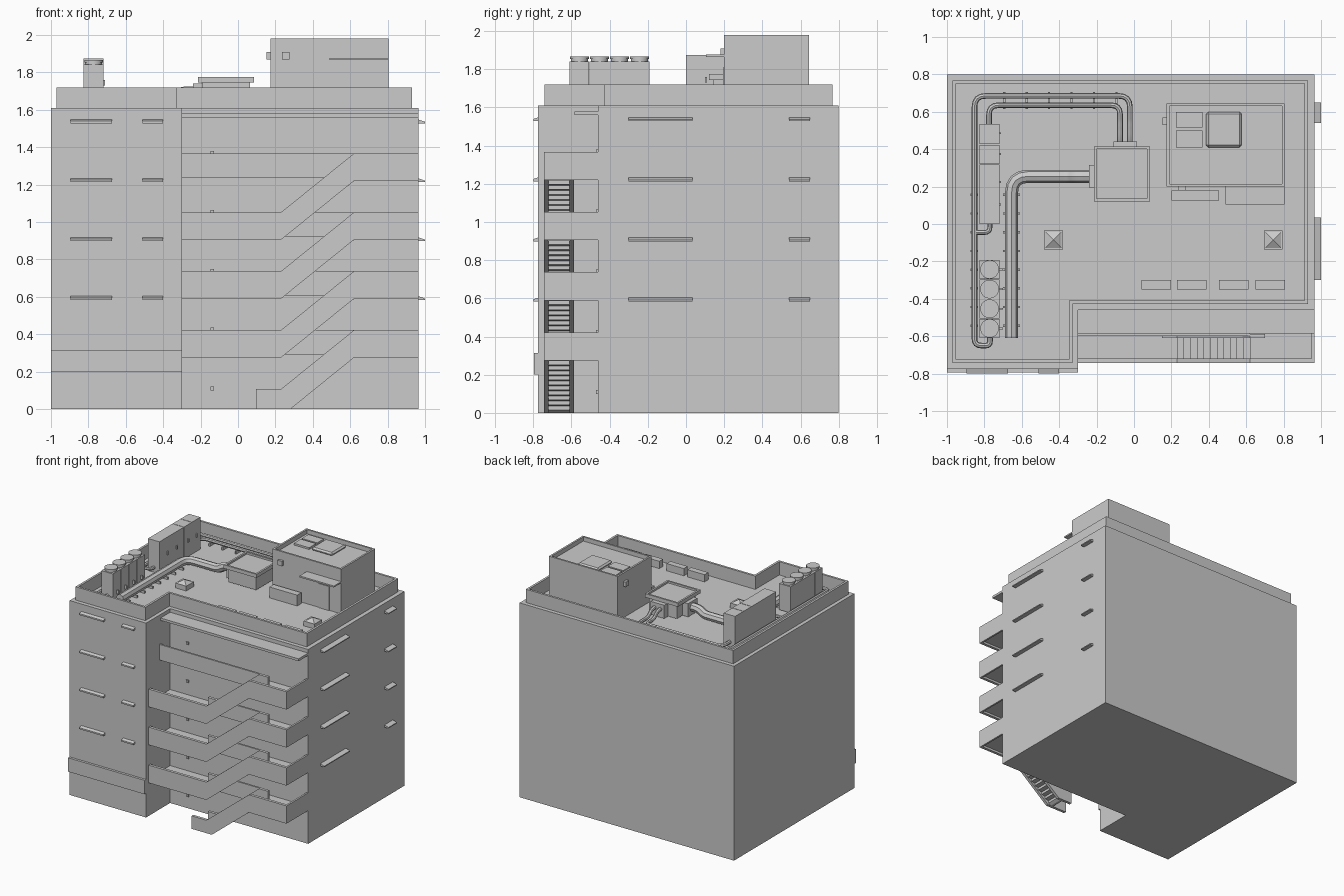
import bpy, math
from mathutils import Vector

if "Cube" in bpy.data.objects:
    bpy.data.objects.remove(bpy.data.objects["Cube"])


def mesh(name, verts, faces):
    me = bpy.data.meshes.new(name)
    me.from_pydata(verts, [], faces)
    ob = bpy.data.objects.new(name, me)
    bpy.context.collection.objects.link(ob)
    return ob


def prism(name, pts, axis, a, b):
    """Extrude a 2D outline along an axis from a to b."""
    put = {'x': lambda p, t: (t, p[0], p[1]),
           'y': lambda p, t: (p[0], t, p[1]),
           'z': lambda p, t: (p[0], p[1], t)}[axis]
    area = sum(p[0] * q[1] - q[0] * p[1] for p, q in zip(pts, pts[1:] + pts[:1]))
    if (area < 0) != (axis == 'y'):
        pts = pts[::-1]
    n = len(pts)
    v = [put(p, a) for p in pts] + [put(p, b) for p in pts]
    f = [tuple(reversed(range(n))), tuple(range(n, 2 * n))]
    f += [(i, (i + 1) % n, n + (i + 1) % n, n + i) for i in range(n)]
    return mesh(name, v, f)


def rect(x0, x1, y0, y1):
    return [(x0, y0), (x1, y0), (x1, y1), (x0, y1)]


def box(name, x0, x1, y0, y1, z0, z1):
    return prism(name, rect(x0, x1, y0, y1), 'z', z0, z1)


def rim(name, outer, inner, z0, z1):
    """Upstand wall between two counter-clockwise outlines."""
    n = len(outer)
    v = [(x, y, z) for z in (z0, z1) for o in (outer, inner) for x, y in o]
    f = []
    for i in range(n):
        j = (i + 1) % n
        f += [(i, j, 2*n + j, 2*n + i), (n + j, n + i, 3*n + i, 3*n + j),
              (2*n + i, 2*n + j, 3*n + j, 3*n + i), (j, i, n + i, n + j)]
    return mesh(name, v, f)


def tray(name, x0, x1, y0, y1, z0, z1, t, depth):
    """Box with a recessed top."""
    box(name, x0, x1, y0, y1, z0, z1 - depth)
    rim(name + "_rim", rect(x0, x1, y0, y1),
        rect(x0 + t, x1 - t, y0 + t, y1 - t), z1 - depth, z1)


def pipe(name, pts, r, fillet):
    """Round tube through points with rounded corners."""
    P = [Vector(p) for p in pts]
    path = [P[0]]
    for a, b, c in zip(P, P[1:], P[2:]):
        d = min(fillet, (a - b).length * .45, (c - b).length * .45)
        s, e = b + (a - b).normalized() * d, b + (c - b).normalized() * d
        path += [s.lerp(b, t).lerp(b.lerp(e, t), t) for t in (0, .25, .5, .75, 1)]
    path.append(P[-1])
    cu = bpy.data.curves.new(name, 'CURVE')
    cu.dimensions = '3D'
    cu.bevel_depth, cu.bevel_resolution, cu.use_fill_caps = r, 2, True
    sp = cu.splines.new('POLY')
    sp.points.add(len(path) - 1)
    for q, p in zip(sp.points, path):
        q.co = (*p, 1)
    ob = bpy.data.objects.new(name, cu)
    bpy.context.collection.objects.link(ob)
    bpy.ops.object.select_all(action='DESELECT')
    ob.select_set(True)
    bpy.context.view_layer.objects.active = ob
    bpy.ops.object.convert(target='MESH')
    bpy.ops.object.shade_smooth_by_angle()


def ell(x0, xs, x1, y0, ys, y1):
    return [(x0, y0), (xs, y0), (xs, ys), (x1, ys), (x1, y1), (x0, y1)]


# Main block and roof parapet
R = 1.61
prism("main_block", ell(-1, -.30, .965, -.775, -.46, .80), 'z', 0, R)
rim("roof_parapet", ell(-.97, -.33, .93, -.742, -.428, .768),
    ell(-.952, -.348, .912, -.724, -.41, .75), R, 1.72)
box("base_band", -1, -.30, -.795, -.77, .20, .315)

# Window ledges and access corridors, floor by floor
S = .315
for n in range(4):
    z = .583 + S * n
    for a, b in ((-.895, -.675), (-.51, -.40)):
        prism("front_ledge", [(-.77, z), (-.77, z + .022), (-.80, z + .012), (-.80, z)], 'x', a, b)
    for a, b in ((-.30, .035), (.54, .65)):
        prism("side_ledge", [(.96, z), (.96, z + .022), (1.0, z + .008), (1.0, z)], 'y', a, b)

for n in range(1, 5):
    b = .275 + S * (n - 1)
    t = b + .147
    box("corridor_floor", -.30, .965, -.60, -.46, b + .018, b + .035)
    box("right_landing", .62, .965, -.735, -.60, b + .018, b + .035)
    box("side_parapet", .95, .965, -.743, -.46, b, t)
    box("corridor_guard", -.30 if n == 4 else .23, .62, -.60, -.585, b + .018, t)
    if n < 4:
        box("left_landing", -.30, .23, -.735, -.60, b + .018, b + .035)

# Stair flights with outer and inner balustrades
for n in range(4):
    b = -.04 + S * n
    t = b + .147
    lo = -.30 if n else .095
    for name, x0, x1, y0, y1 in (("outer_balustrade", lo, .965, -.743, -.72),
                                 ("inner_balustrade", .15, .70, -.61, -.587)):
        top = [(x1, b + S), (x1, t + S), (.62, t + S), (.23, t), (x0, t)]
        low = [(x0, b), (.23, b), (.62, b + S)] if n else [(x0, 0), (.28, 0), (.62, b + S)]
        prism(name, top + low, 'y', y0, y1)
    run, rise, f = .39 / 11, S / 12, b + .035
    up, dn = [], []
    for k in range(11):
        x, z = .23 + k * run, f + (k + 1) * rise
        up += [(x, z), (x + run, z)]
        dn += [(x + .008, max(0, z - rise - .006)), (x + .008, max(.0, z - .012))]
    dn.append((.62, f + 11 * rise - .012))
    if n == 0:
        dn[0] = (.23, 0)
        dn[1] = (.25, 0)
    prism("stair_steps", up + dn[::-1], 'y', -.722, -.608)

box("top_canopy", -.30, .965, -.585, -.46, 1.56, 1.58)
for n in range(5):
    box("wall_light", -.147, -.128, -.472, -.46, .098 + S * n, .12 + S * n)

# Roof stair house
tray("stair_house", .175, .805, .20, .645, R, 1.98, .015, .035)
box("house_panel_a", .225, .365, .515, .60, 1.94, 1.96)
box("house_panel_b", .225, .365, .41, .50, 1.94, 1.96)
hatch = box("house_hatch", .385, .575, .41, .60, 1.94, 1.97)
m = hatch.modifiers.new("edge", 'BEVEL')
m.width, m.segments = .012, 1
box("door_canopy", .49, .805, .105, .20, 1.865, 1.877)
box("house_door", .60, .70, .194, .20, R, 1.81)
box("low_cabinet", .20, .455, .125, .18, R, 1.70)
box("front_lamp", .235, .275, .18, .20, 1.87, 1.91)
box("side_lamp", .152, .175, .53, .57, 1.87, 1.91)

# Central air handler
box("air_handler", -.19, .065, .145, .39, R + .02, 1.755)
tray("air_handler_cap", -.215, .085, .12, .415, 1.745, 1.775, .015, .015)
box("west_flange", -.24, -.18, .195, .315, 1.63, 1.74)
box("north_flange", -.11, .015, .38, .442, 1.63, 1.74)

# Cabinet row and fan condensers
for a, b in ((0, .318), (.322, .423), (.427, .535)):
    box("tall_cabinet", -.825, -.72, a, b, R, 1.875)
for y in (.10, .22, .37, .48):
    box("cabinet_handle", -.72, -.712, y, y + .01, 1.73, 1.76)
for a in (-.61, -.505, -.40, -.295):
    box("condenser", -.825, -.72, a, a + .103, R + .015, 1.842)
    y = a + .052
    for r, z0, z1 in ((.045, 1.84, 1.855), (.05, 1.853, 1.867)):
        bpy.ops.mesh.primitive_cylinder_add(vertices=24, radius=r, depth=z1 - z0,
                                            location=(-.772, y, (z0 + z1) / 2))
        bpy.context.object.name = "condenser_fan"
        bpy.ops.object.shade_smooth_by_angle()
    box("condenser_tap", -.72, -.70, y - .005, y + .005, 1.66, 1.69)

# Roof pipes and the large duct
z = 1.65
pipe("outer_pipe", [(-.77, -.60, z), (-.77, -.65, z), (-.853, -.65, z), (-.853, .685, z),
                    (-.022, .685, z), (-.022, .53, z), (-.022, .48, 1.70), (-.022, .40, 1.70)], .015, .06)
pipe("inner_pipe", [(-.775, .52, z), (-.775, .635, z), (-.075, .635, z), (-.075, .53, z),
                    (-.075, .48, 1.70), (-.075, .40, 1.70)], .015, .05)
pipe("branch_pipe", [(-.845, -.045, z), (-.77, -.045, z), (-.77, .02, z)], .013, .04)
pipe("main_duct", [(-.22, .255, 1.69), (-.30, .255, 1.69), (-.35, .255, 1.655), (-.655, .255, 1.655),
                   (-.655, -.61, 1.655)], .035, .09)
for i in range(8):
    y = -.55 + i * .1
    box("duct_foot", -.70, -.61, y, y + .012, R, 1.63)
    box("pipe_foot", -.873, -.833, y, y + .012, R, 1.637)
for i in range(6):
    x = -.70 + i * .12
    box("pipe_foot", x, x + .012, .615, .705, R, 1.637)

# Pyramid skylights and low roof boxes
for x in (-.43, .745):
    y = -.085
    box("skylight_base", x - .05, x + .05, y - .05, y + .05, R, 1.65)
    mesh("skylight_top", [(x - .042, y - .042, 1.65), (x + .042, y - .042, 1.65), (x + .042, y + .042, 1.65),
                          (x - .042, y + .042, 1.65), (x, y, 1.675)],
         [(0, 1, 4), (1, 2, 4), (2, 3, 4), (3, 0, 4), (3, 2, 1, 0)])
for x in (.04, .23, .455, .65):
    box("roof_box", x, x + .157, -.35, -.30, R, 1.67)
